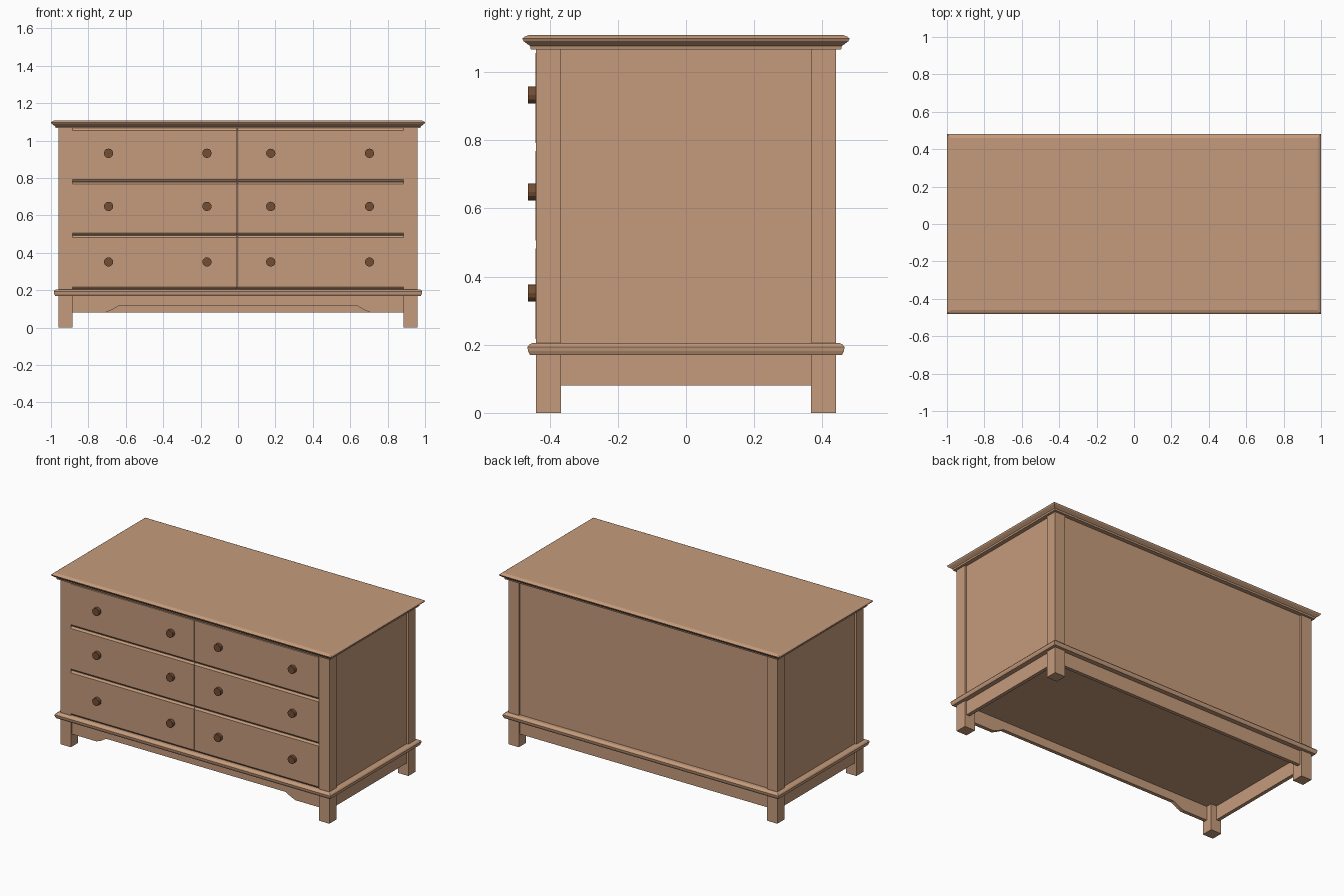
import bpy, bmesh, math

if "Cube" in bpy.data.objects:
    bpy.data.objects.remove(bpy.data.objects["Cube"])


def material(name, color):
    m = bpy.data.materials.new(name)
    m.diffuse_color = color
    m.use_nodes = True
    m.node_tree.nodes["Principled BSDF"].inputs["Base Color"].default_value = m.diffuse_color
    return m


WOOD = material("light_wood", (0.56, 0.33, 0.20, 1))
DARK = material("dark_wood", (0.17, 0.075, 0.033, 1))


def finish(name, bm, mat):
    bmesh.ops.recalc_face_normals(bm, faces=bm.faces)
    me = bpy.data.meshes.new(name)
    bm.to_mesh(me)
    bm.free()
    me.materials.append(mat)
    ob = bpy.data.objects.new(name, me)
    bpy.context.collection.objects.link(ob)
    return ob


def box(name, x0, x1, y0, y1, z0, z1):
    bm = bmesh.new()
    bmesh.ops.create_cube(bm, size=1)
    for v in bm.verts:
        v.co.x = x1 if v.co.x > 0 else x0
        v.co.y = y1 if v.co.y > 0 else y0
        v.co.z = z1 if v.co.z > 0 else z0
    return finish(name, bm, WOOD)


def moulded_slab(name, profile, extra_x=0.52):
    """Rectangular slab whose rim follows (half depth, z) profile points."""
    bm = bmesh.new()
    rings = []
    for d, z in profile:
        w = d + extra_x
        rings.append([bm.verts.new((x, y, z)) for x, y in
                      ((-w, -d), (w, -d), (w, d), (-w, d))])
    for a, b in zip(rings, rings[1:]):
        for i in range(4):
            j = (i + 1) % 4
            bm.faces.new((a[i], a[j], b[j], b[i]))
    bm.faces.new(rings[0])
    bm.faces.new(rings[-1])
    return finish(name, bm, WOOD)


def extrude(name, points, offset):
    """Closed polygon of 3D points extruded along offset."""
    bm = bmesh.new()
    face = bm.faces.new([bm.verts.new(p) for p in points])
    out = bmesh.ops.extrude_face_region(bm, geom=[face])["geom"]
    bmesh.ops.translate(bm, vec=offset,
                        verts=[g for g in out if isinstance(g, bmesh.types.BMVert)])
    return finish(name, bm, WOOD)


# Top and base mouldings
moulded_slab("top", [(0.455, 1.066), (0.457, 1.076), (0.468, 1.084),
                     (0.476, 1.090), (0.48, 1.098), (0.472, 1.104), (0.461, 1.108)])
moulded_slab("base_moulding", [(0.458, 0.17), (0.463, 0.181), (0.465, 0.193),
                               (0.46, 0.2), (0.45, 0.205)])

# Corner posts, side panels and side skirts
for side, s in (("right", 1), ("left", -1)):
    for end, e in (("back", 1), ("front", -1)):
        xs, ys = sorted((s * 0.885, s * 0.96)), sorted((e * 0.366, e * 0.44))
        box(f"{end}_{side}_post", *xs, *ys, 0, 1.068)
    box(f"{side}_panel", *sorted((s * 0.92, s * 0.948)), -0.37, 0.37, 0.2, 1.068)
    box(f"{side}_skirt", *sorted((s * 0.925, s * 0.948)), -0.37, 0.37, 0.08, 0.172)

# Back panel, back skirt and the frame behind the drawers
box("back_panel", -0.89, 0.89, 0.40, 0.428, 0.2, 1.068)
box("back_skirt", -0.89, 0.89, 0.405, 0.428, 0.08, 0.172)
box("drawer_frame", -0.89, 0.89, -0.42, -0.40, 0.2, 1.068)

# Front apron with a shallow cut-out
half = [(0.887, 0.172), (0.887, 0.08), (0.71, 0.08), (0.68, 0.092), (0.64, 0.115)]
outline = half + [(-x, z) for x, z in reversed(half)]
extrude("front_apron", [(x, -0.428, z) for x, z in outline], (0, 0.023, 0))

# Drawers with chamfered top and bottom edges, two knobs each
rows = [(0.206, 0.493, 0.351), (0.494, 0.779, 0.648), (0.780, 1.066, 0.932)]
columns = [(-0.885, -0.006, (-0.692, -0.166)), (-0.003, 0.885, (0.175, 0.703))]
for r, (z0, z1, kz) in enumerate(rows, 1):
    for c, (x0, x1, knobs) in enumerate(columns, 1):
        yf, ch = -0.4415, 0.012
        prof = [(-0.41, z0), (yf + 0.009, z0), (yf, z0 + ch),
                (yf, z1 - ch), (yf + 0.009, z1), (-0.41, z1)]
        extrude(f"drawer_{r}_{c}", [(x0, y, z) for y, z in prof], (x1 - x0, 0, 0))
        for k, kx in enumerate(knobs, 1):
            bm = bmesh.new()
            bmesh.ops.create_cone(bm, cap_ends=True, segments=12,
                                  radius1=0.025, radius2=0.025, depth=0.024)
            knob = finish(f"knob_{r}_{c}_{k}", bm, DARK)
            knob.location = (kx, -0.451, kz)
            knob.rotation_euler = (math.pi / 2, 0, 0)
